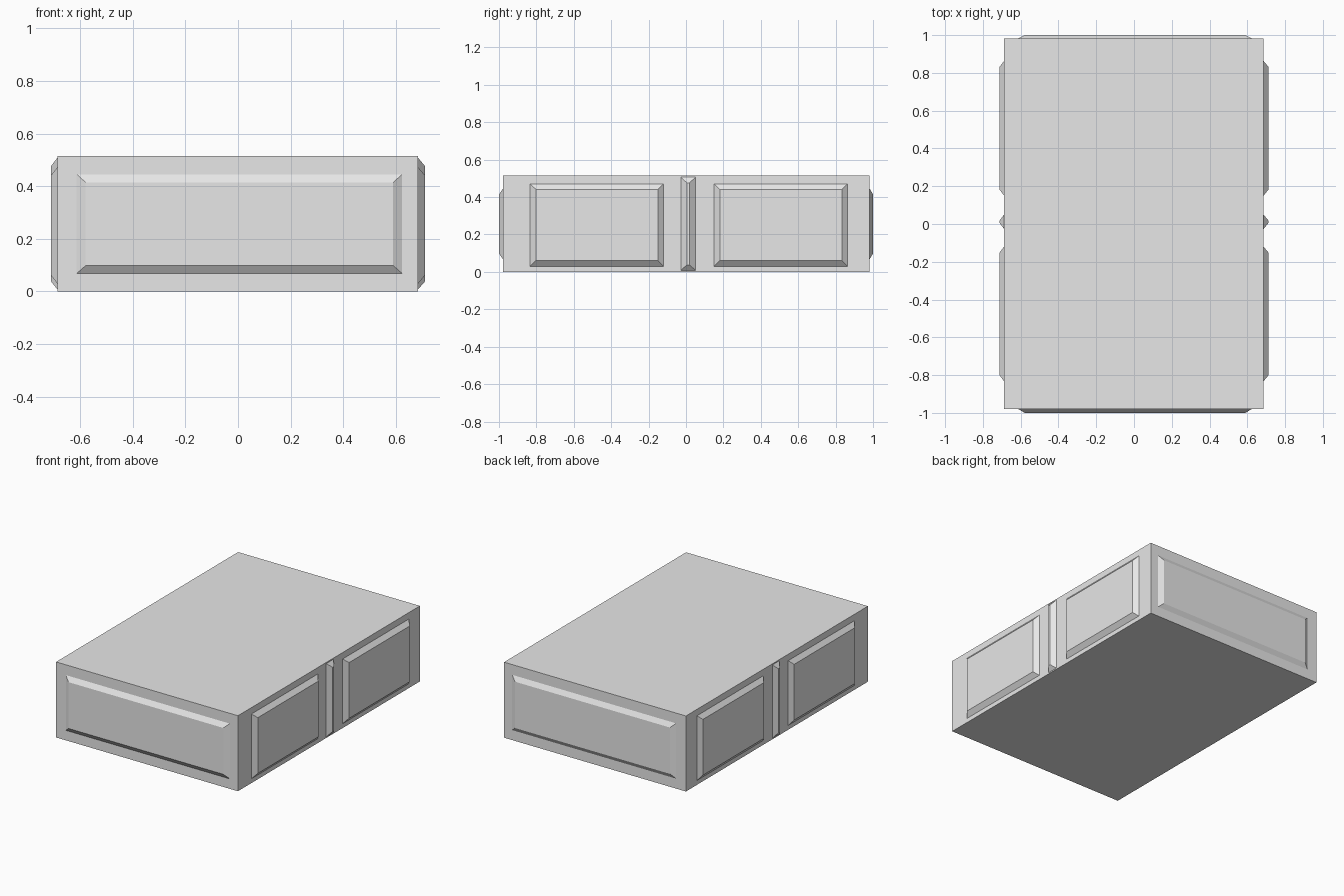
import bpy, bmesh
from mathutils import Vector

if "Cube" in bpy.data.objects:
    bpy.data.objects.remove(bpy.data.objects["Cube"])

grey = bpy.data.materials.new("light_grey")
grey.diffuse_color = (0.8, 0.8, 0.8, 1)
grey.use_nodes = True
grey.node_tree.nodes["Principled BSDF"].inputs["Base Color"].default_value = grey.diffuse_color

# body extents
X0, X1 = -0.687, 0.685
Y0, Y1 = -0.979, 0.982
H = 0.515


def finish(name, bm):
    bmesh.ops.recalc_face_normals(bm, faces=bm.faces)
    me = bpy.data.meshes.new(name)
    bm.to_mesh(me)
    bm.free()
    me.materials.append(grey)
    ob = bpy.data.objects.new(name, me)
    bpy.context.collection.objects.link(ob)


def raised_panel(name, axis, wall, tip, outer, inner):
    """Bevelled panel on a wall; outer and inner are (u0, u1, z0, z1)."""
    bm = bmesh.new()

    def ring(d, r):
        u0, u1, z0, z1 = r
        pts = [(u0, z0), (u1, z0), (u1, z1), (u0, z1)]
        return [bm.verts.new((d, u, z) if axis == 'x' else (u, d, z)) for u, z in pts]

    base, top = ring(wall, outer), ring(tip, inner)
    bm.faces.new(top)
    bm.faces.new(base[::-1])
    for i in range(4):
        j = (i + 1) % 4
        bm.faces.new((base[i], base[j], top[j], top[i]))
    finish(name, bm)


# main box
bm = bmesh.new()
bmesh.ops.create_cube(bm, size=1)
bmesh.ops.scale(bm, verts=bm.verts, vec=(X1 - X0, Y1 - Y0, H))
bmesh.ops.translate(bm, verts=bm.verts, vec=Vector(((X0 + X1) / 2, (Y0 + Y1) / 2, H / 2)))
finish("body", bm)

# front and back panels
for name, wall, tip in (("front_panel", Y0, -1.0), ("back_panel", Y1, 1.0)):
    raised_panel(name, 'y', wall, tip,
                 (-0.613, 0.624, 0.068, 0.445), (-0.579, 0.59, 0.098, 0.414))

# side panels and the narrow centre rib on both sides
for side, wall, tip in (("left", X0, -0.711), ("right", X1, 0.711)):
    raised_panel(side + "_front_panel", 'x', wall, tip,
                 (-0.834, -0.119, 0.03, 0.471), (-0.802, -0.15, 0.061, 0.441))
    raised_panel(side + "_back_panel", 'x', wall, tip,
                 (0.149, 0.864, 0.03, 0.471), (0.181, 0.833, 0.061, 0.441))
    raised_panel(side + "_centre_rib", 'x', wall, tip,
                 (-0.028, 0.051, 0.008, 0.507), (0.005, 0.019, 0.038, 0.476))
